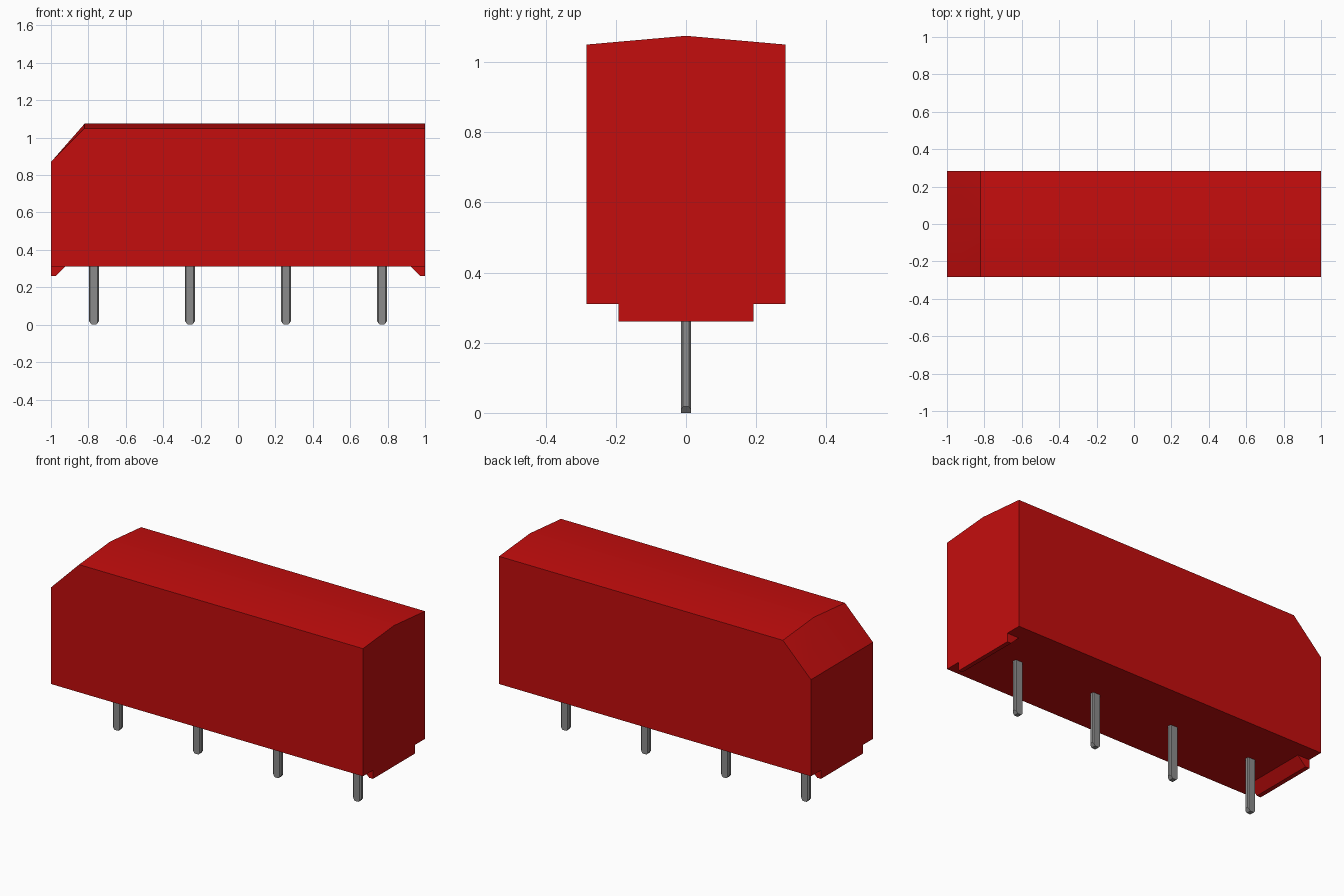
import bpy
import bmesh
import math

if "Cube" in bpy.data.objects:
    bpy.data.objects.remove(bpy.data.objects["Cube"])


def material(name, rgb):
    m = bpy.data.materials.new(name)
    m.use_nodes = True
    m.diffuse_color = (*rgb, 1)
    m.node_tree.nodes["Principled BSDF"].inputs["Base Color"].default_value = (*rgb, 1)
    return m


red = material("red plastic", (0.55, 0.004, 0.004))
grey = material("grey metal", (0.26, 0.26, 0.26))


def extrude_y(name, profile, half, mat, edit=None):
    """Extrude an (x, z) profile from y = -half to y = +half."""
    bm = bmesh.new()
    face = bm.faces.new([bm.verts.new((x, -half, z)) for x, z in profile])
    out = bmesh.ops.extrude_face_region(bm, geom=[face])
    moved = [v for v in out["geom"] if isinstance(v, bmesh.types.BMVert)]
    bmesh.ops.translate(bm, verts=moved, vec=(0, 2 * half, 0))
    if edit:
        edit(bm)
    bmesh.ops.recalc_face_normals(bm, faces=bm.faces)
    mesh = bpy.data.meshes.new(name)
    bm.to_mesh(mesh)
    bm.free()
    mesh.materials.append(mat)
    obj = bpy.data.objects.new(name, mesh)
    bpy.context.collection.objects.link(obj)
    return obj


# Housing with one chamfered end and a slightly pitched roof
def pitch_roof(bm):
    top = [e for e in bm.edges if all(v.co.z > 1.0 for v in e.verts)
           and abs(e.verts[0].co.y - e.verts[1].co.y) > 0.1]
    cut = bmesh.ops.subdivide_edges(bm, edges=top, cuts=1)
    for v in cut["geom_inner"]:
        if isinstance(v, bmesh.types.BMVert):
            v.co.z = 1.075
    # Fan the sloped end so its lower edge stays straight
    bmesh.ops.triangulate(bm, faces=[f for f in bm.faces if len(f.verts) == 5
                                     and all(v.co.x < -0.8 for v in f.verts)])


housing = extrude_y("housing", [(-1, 0.31), (1, 0.31), (1, 1.05), (-0.82, 1.05), (-1, 0.87)],
                    0.284, red, pitch_roof)
bpy.ops.object.select_all(action="DESELECT")
housing.select_set(True)
bpy.context.view_layer.objects.active = housing
bpy.ops.object.shade_smooth_by_angle(angle=math.radians(30))

# Standoff feet under both ends
for side, s in (("left", 1), ("right", -1)):
    extrude_y(side + "_foot", [(s, 0.311), (s, 0.26), (s * 0.975, 0.26), (s * 0.923, 0.311)],
              0.192, red)


# Row of flat pins with blunted tips and trimmed long edges
def trim_edges(bm):
    long_edges = [e for e in bm.edges
                  if abs(e.verts[0].co.z - e.verts[1].co.z) > 0.1]
    bmesh.ops.bevel(bm, geom=long_edges, offset=0.006, segments=1, affect="EDGES")


w, c = 0.026, 0.014
for i in range(4):
    pin = extrude_y(f"pin_{i + 1}", [(-w, 0.33), (-w, 0.018), (-w + c, 0), (w - c, 0),
                                     (w, 0.018), (w, 0.33)], 0.014, grey, trim_edges)
    pin.location.x = -0.77 + i * 0.5133
